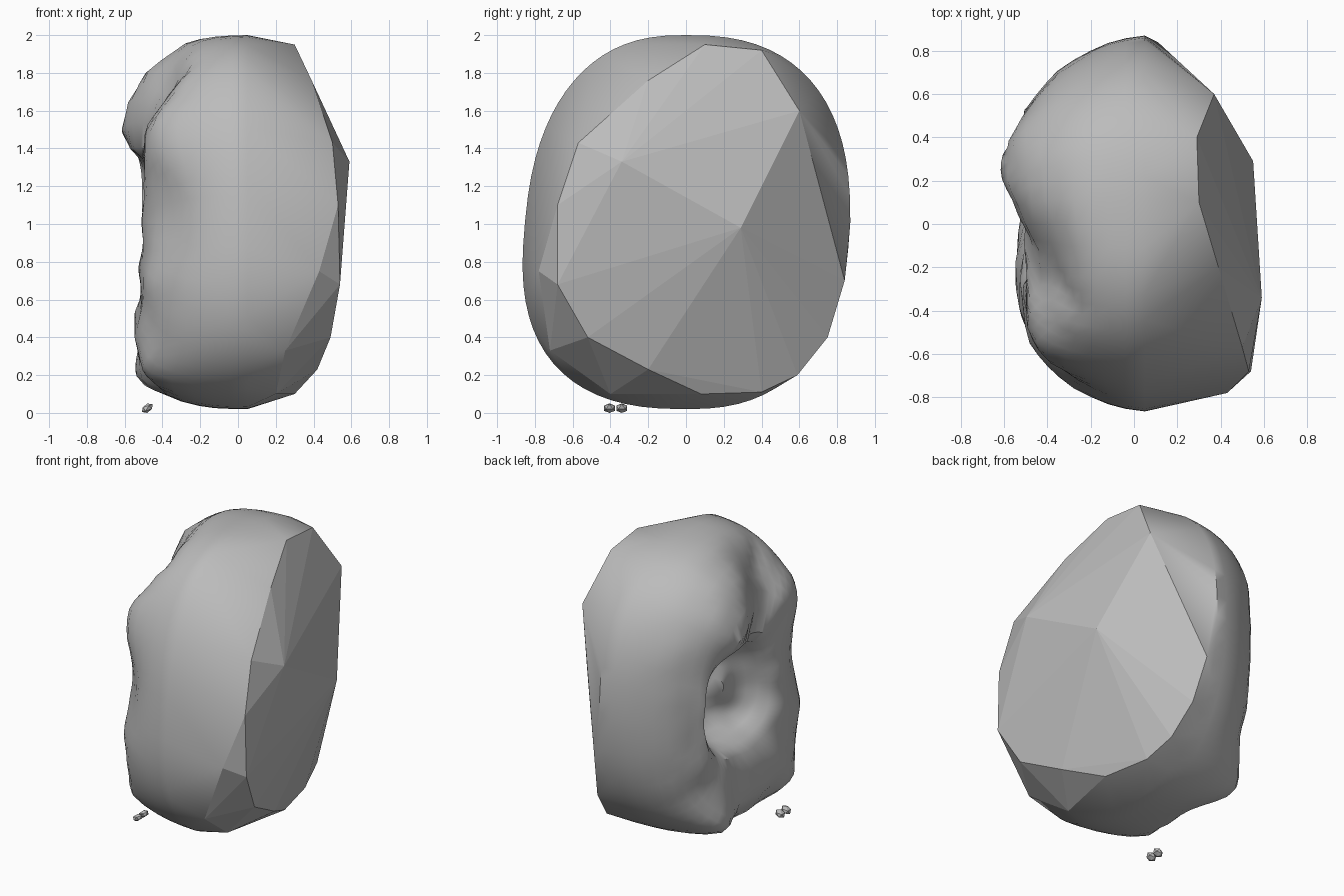
import bpy, bmesh, math
from mathutils import Vector, noise

if "Cube" in bpy.data.objects:
    bpy.data.objects.remove(bpy.data.objects["Cube"], do_unlink=True)

stone = bpy.data.materials.new("grey stone")
stone.use_nodes = True
stone.diffuse_color = (0.5, 0.5, 0.5, 1)
stone.node_tree.nodes["Principled BSDF"].inputs["Base Color"].default_value = stone.diffuse_color


def finish(bm, name):
    bmesh.ops.recalc_face_normals(bm, faces=bm.faces)
    mesh = bpy.data.meshes.new(name)
    bm.to_mesh(mesh)
    bm.free()
    mesh.materials.append(stone)
    obj = bpy.data.objects.new(name, mesh)
    bpy.context.collection.objects.link(obj)
    return obj


def bump(y, z, cy, cz, width):
    return math.exp(-((y - cy) ** 2 + (z - cz) ** 2) / width ** 2)


def outline(angle, scale):
    """Rounded slab outline in the YZ plane, leaning back towards the top."""
    c, s = math.cos(angle), math.sin(angle)
    y = 0.87 * math.copysign(abs(c) ** 0.8, c)
    z = 0.99 * math.copysign(abs(s) ** 0.8, s)
    if y < 0:
        y *= 0.98 - 0.11 * z
    else:
        y *= 1 + 0.07 * min(0, z)
    return y * scale, 1.01 + z * scale


# Rough side: rings run from the widest outline over the rim into the hollow
RINGS = [(1, .05), (.985, -.04), (.96, -.12), (.92, -.2), (.87, -.28), (.81, -.35),
         (.75, -.4), (.69, -.44), (.63, -.475), (.57, -.495), (.51, -.5), (.46, -.485),
         (.42, -.44), (.39, -.37), (.35, -.3), (.28, -.25), (.2, -.23), (.1, -.22)]
COLUMNS = 72

# Swellings and dents on the rough side: (y, z, width, outward push)
LUMPS = [(.27, 1.56, .27, .1), (-.62, 1.5, .2, .07), (-.25, .95, .25, .02),
         (-.2, .4, .3, .04), (.4, .13, .2, .18), (-.48, .16, .2, .1),
         (-.25, 1.77, .25, -.1), (-.65, 1.05, .25, -.06)]


def rough_point(angle, ring, x):
    # The top and bottom stay full further out than the sides
    scale = ring
    if ring > 0.45:
        fullness = 1.7 * abs(math.sin(angle)) ** 1.5
        scale += fullness * (1 - ring) * (ring - 0.45)
    y, z = outline(angle, scale)
    # The hollow is smaller, set back, and opens gently to the front
    inner = min(1, max(0, (0.62 - scale) / 0.25))
    y += 0.17 * inner
    z = 1.04 + (z - 1.04) * (1 - 0.22 * inner)
    if scale < 0.5:
        x -= 0.16 * (0.5 - scale) / 0.5 * max(0, -math.cos(angle))
    if ring < 1:
        fade = min(1, (1 - ring) * 5)
        x -= fade * sum(push * bump(y, z, cy, cz, w) for cy, cz, w, push in LUMPS)
        rough = 0.012 + 0.04 * bump(y, z, 0, 1.6, 0.4) + 0.025 * bump(y, z, 0, 0.5, 0.4)
        x += rough * fade * noise.noise(Vector((x, y, z)) * 6.5)
        z += rough * fade * 0.4 * noise.noise(Vector((y, z, x)) * 5)
        z -= 0.05 * fade * bump(y, z, -0.25, 1.85, 0.25)
    return x, y, z


bm = bmesh.new()
rings = [[bm.verts.new(rough_point(math.tau * i / COLUMNS, s, x)) for i in range(COLUMNS)]
         for s, x in RINGS]
for a, b in zip(rings, rings[1:]):
    for i in range(COLUMNS):
        j = (i + 1) % COLUMNS
        bm.faces.new((a[i], a[j], b[j], b[i]))
bm.faces.new(rings[-1])

# Split side: broad flat facets spanning the corner points (x, y, z)
CORNERS = [(.55, .29, .98), (.59, -.34, 1.33), (.37, .6, 1.6), (.29, .4, 1.92),
           (.3, .1, 1.95), (.39, -.2, 1.76), (.5, -.57, 1.43), (.53, -.68, 1.1),
           (.54, -.68, .68), (.49, -.52, .4), (.42, -.2, .23), (.3, .08, .1),
           (.23, .4, .11), (.19, .59, .2), (.15, .75, .4), (.11, .84, .7),
           (.43, -.78, .75), (.25, -.72, .33), (.2, -.4, .1)]
points = [bm.verts.new(p) for p in CORNERS]
rim = set(rings[0])
bmesh.ops.convex_hull(bm, input=rings[0] + points)
backing = [f for f in bm.faces if all(v in rim for v in f.verts)]
bmesh.ops.delete(bm, geom=backing, context='FACES_ONLY')
bmesh.ops.delete(bm, geom=[v for v in bm.verts if not v.link_faces], context='VERTS')
boulder = finish(bm, "boulder")
bpy.context.view_layer.objects.active = boulder
boulder.select_set(True)
bpy.ops.object.shade_smooth_by_angle(angle=math.radians(38))
for face in boulder.data.polygons:
    if all(boulder.data.vertices[v].co.x > 0.1 for v in face.vertices):
        face.use_smooth = False

# Two loose chips beneath the rough side
for name, y in (("front_chip", -0.405), ("back_chip", -0.34)):
    bm = bmesh.new()
    bmesh.ops.create_icosphere(bm, subdivisions=1, radius=1)
    for v in bm.verts:
        v.co = Vector((-0.48 + 0.033 * v.co.x, y + 0.034 * v.co.y,
                       0.025 + 0.025 * v.co.z + 0.01 * v.co.x))
        v.co.z = max(0, v.co.z)
    finish(bm, name)
